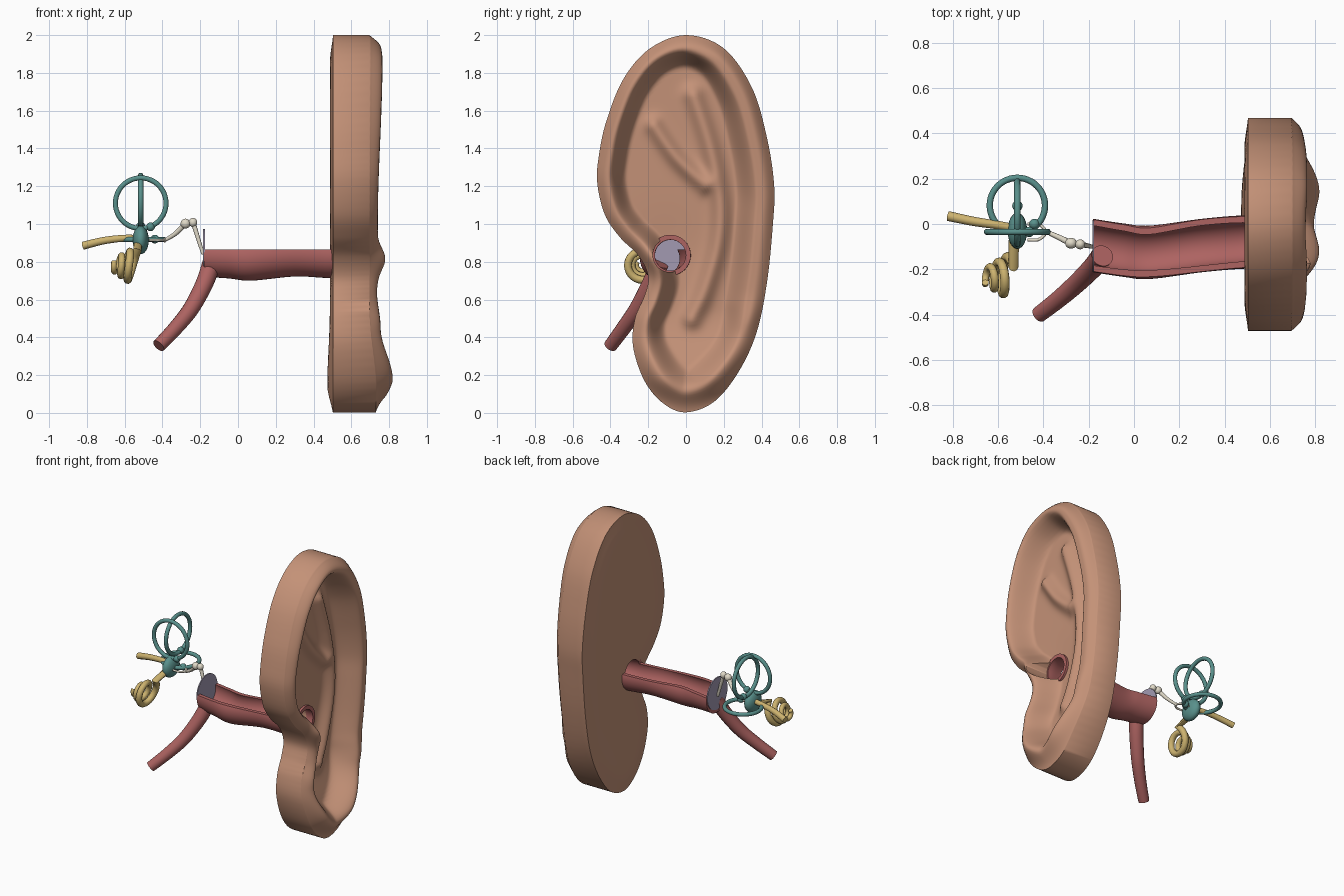
import bpy, bmesh, math
from mathutils import Vector, kdtree

if "Cube" in bpy.data.objects:
    bpy.data.objects.remove(bpy.data.objects["Cube"])


def material(name, rgb):
    m = bpy.data.materials.new(name)
    m.diffuse_color = (*rgb, 1)
    m.use_nodes = True
    m.node_tree.nodes["Principled BSDF"].inputs["Base Color"].default_value = m.diffuse_color
    return m


SKIN = material("skin", (0.55, 0.285, 0.185))
RED = material("canal red", (0.42, 0.125, 0.12))
TEAL = material("labyrinth teal", (0.10, 0.28, 0.26))
YELLOW = material("nerve yellow", (0.61, 0.45, 0.16))
BONE = material("bone cream", (0.75, 0.70, 0.58))
DRUM = material("eardrum lavender", (0.36, 0.32, 0.44))


def activate(ob):
    bpy.ops.object.select_all(action='DESELECT')
    ob.select_set(True)
    bpy.context.view_layer.objects.active = ob


def finish(ob, mat, angle=45):
    ob.data.materials.clear()
    ob.data.materials.append(mat)
    activate(ob)
    bpy.ops.object.shade_smooth_by_angle(angle=math.radians(angle))
    return ob


def from_bmesh(name, bm):
    bmesh.ops.recalc_face_normals(bm, faces=bm.faces)
    me = bpy.data.meshes.new(name)
    bm.to_mesh(me)
    bm.free()
    ob = bpy.data.objects.new(name, me)
    bpy.context.collection.objects.link(ob)
    return ob


def spline(pts, sub=8, closed=False):
    """Catmull-Rom curve through the points."""
    pts = [Vector(p) for p in pts]
    n = len(pts)
    get = (lambda i: pts[i % n]) if closed else (lambda i: pts[min(max(i, 0), n - 1)])
    out = []
    for i in range(n if closed else n - 1):
        a, b, c, d = (get(i + k) for k in (-1, 0, 1, 2))
        for s in range(sub):
            t = s / sub
            out.append(0.5 * (2 * b + (c - a) * t + (2 * a - 5 * b + 4 * c - d) * t * t
                              + (3 * b - a - 3 * c + d) * t ** 3))
    return out if closed else out + [pts[-1]]


def tube(name, pts, r0, r1, mat, closed=False, sides=3):
    cu = bpy.data.curves.new(name, 'CURVE')
    cu.dimensions = '3D'
    cu.bevel_depth, cu.bevel_resolution, cu.use_fill_caps = 1, sides, not closed
    sp = cu.splines.new('POLY')
    sp.points.add(len(pts) - 1)
    sp.use_cyclic_u = closed
    for i, p in enumerate(pts):
        sp.points[i].co = (*p, 1)
        sp.points[i].radius = r0 + (r1 - r0) * i / (len(pts) - 1)
    ob = bpy.data.objects.new(name, cu)
    bpy.context.collection.objects.link(ob)
    activate(ob)
    bpy.ops.object.convert(target='MESH')
    return finish(bpy.context.object, mat)


def ball(name, loc, radii, mat):
    bpy.ops.mesh.primitive_uv_sphere_add(segments=24, ring_count=14, location=loc)
    ob = bpy.context.object
    ob.name = name
    ob.scale = radii
    return finish(ob, mat, 60)


def cut(ob, cutter):
    m = ob.modifiers.new("cut", 'BOOLEAN')
    m.operation, m.object, m.solver = 'DIFFERENCE', cutter, 'EXACT'
    activate(ob)
    bpy.ops.object.modifier_apply(modifier=m.name)
    bpy.data.objects.remove(cutter)


def step(a, b, v):
    t = min(max((v - a) / (b - a), 0), 1)
    return t * t * (3 - 2 * t)


def table(rows, v):
    for (a, fa), (b, fb) in zip(rows, rows[1:]):
        if v <= b:
            return fa + (fb - fa) * step(a, b, v)
    return rows[-1][1]


def nearest(pts):
    kd = kdtree.KDTree(len(pts))
    for i, p in enumerate(pts):
        kd.insert(p, i)
    kd.balance()
    return lambda p: kd.find(p)[2]


# Outer ear: outline in (y, z) with a sculpted front relief
profile = [(0, 2), (.2, 1.93), (.35, 1.72), (.43, 1.45), (.467, 1.2), (.46, 1), (.43, .7),
           (.375, .43), (.28, .22), (.15, .06), (0, .003), (-.12, .05), (-.22, .17),
           (-.28, .35), (-.27, .5), (-.22, .62), (-.2, .72), (-.25, .83), (-.35, .93),
           (-.43, 1.05), (-.47, 1.22), (-.46, 1.37), (-.42, 1.55), (-.33, 1.77), (-.19, 1.93)]
profile = [(0, y, z) for y, z in profile]
outline = spline(profile, 8, True)
edge_dist = nearest(spline(profile, 60, True))
stem_dist = nearest(spline([(0, .04, 1.68), (0, .13, 1.4), (0, .18, 1.13), (0, .17, .9),
                            (0, .1, .65), (0, .03, .5)], 30))
crus_dist = nearest(spline([(0, -.17, 1.52), (0, -.05, 1.35), (0, .10, 1.21)], 30))
RIM = [(0, .75), (.18, .82), (.45, .755), (.65, .735), (1, .74), (1.87, .765), (2, .75)]


def relief(p):
    d, z = edge_dist(p), p.z
    bump = lambda y0, z0, w: math.exp(-((p.y - y0) ** 2 + (z - z0) ** 2) / (2 * w * w))
    low = 1 - step(.1, .55, z)
    right = step(-.15, .25, p.y) * step(.3, .6, z)
    edge = .695 + .035 * low
    top = table(RIM, z) + .05 * bump(-.2, .8, .06)
    rim = edge + (top - edge) * math.sin(min(d / (.065 + .04 * low), 1) * math.pi / 2)
    floor = .595 + .10 * low - .015 * bump(-.08, .85, .15)
    floor += .05 * math.exp(-(stem_dist(p) / .05) ** 2)
    floor += .045 * math.exp(-(crus_dist(p) / .045) ** 2)
    return rim + (floor - rim) * step(.06 + .03 * low + .03 * right, .16 + .09 * low + .05 * right, d)


bm = bmesh.new()
centre, rings = Vector((0, .05, 1.0)), 56
n = len(outline)


def ring_loop(t, height):
    out = []
    for o in outline:
        p = o.lerp(centre, t)
        out.append(bm.verts.new((height(p), p.y, p.z)))
    return out


def back(p):
    return .505 - (.018 + .014 * (1 - step(.15, .55, p.z))) * step(-.03, .14, edge_dist(p))


loops = [ring_loop(t, back) for t in (.7, .5, .35, .25, .18, .12, .08, .04, 0)]
loops += [ring_loop((k / rings) ** 1.25, relief) for k in range(rings)]
for a, b in zip(loops, loops[1:]):
    for i in range(n):
        j = (i + 1) % n
        bm.faces.new((a[i], a[j], b[j], b[i]))
for lp, f in ((loops[0], back), (loops[-1], relief)):
    c = bm.verts.new((f(centre), centre.y, centre.z))
    for i in range(n):
        bm.faces.new((lp[i], lp[(i + 1) % n], c))
ear = from_bmesh("outer_ear", bm)
bpy.ops.mesh.primitive_cylinder_add(vertices=40, radius=.09, depth=.8, location=(.62, -.085, .835),
                                    rotation=(0, math.pi / 2, 0))
cut(ear, bpy.context.object)
finish(ear, SKIN, 60)

# Ear canal: hollow winding pipe with its top cut away up to the outer ear
bm = bmesh.new()
path = spline([(-.18, -.095, .838), (-.05, -.115, .83), (.07, -.125, .818), (.3, -.095, .84),
               (.48, -.08, .832), (.60, -.083, .835)], 8)
sides = 40
shells = []
for r0 in (.118, .092):
    shells.append([])
    for p in path:
        r = r0 - .010 * step(.48, .58, p.x)
        shells[-1].append([bm.verts.new((p.x, p.y + r * math.cos(2 * math.pi * k / sides),
                                         p.z + r * math.sin(2 * math.pi * k / sides)))
                           for k in range(sides)])
outer, inner = shells
strip = outer + inner[::-1]
for a, b in zip(strip, strip[1:] + strip[:1]):
    for k in range(sides):
        m = (k + 1) % sides
        bm.faces.new((a[k], a[m], b[m], b[k]))
canal = from_bmesh("ear_canal", bm)
bpy.ops.mesh.primitive_cube_add(size=1, location=(.09, -.1, 1.065))
box = bpy.context.object
box.scale = (.80, .6, .4)
bpy.context.view_layer.update()
cut(canal, box)
finish(canal, RED)

# Eardrum and throat tube
bpy.ops.mesh.primitive_cylinder_add(vertices=40, radius=.115, depth=.008, location=(-.18, -.098, .858),
                                    rotation=(0, math.pi / 2, 0))
bpy.context.object.name = "eardrum"
finish(bpy.context.object, DRUM)
tube("throat_tube", spline([(-.14, -.14, .79), (-.18, -.19, .68), (-.25, -.26, .55),
                            (-.33, -.33, .45), (-.42, -.4, .355)]), .05, .036, RED, sides=6)

# Three small hearing bones
tube("hammer_handle", [(-.185, -.1, .84), (-.235, -.09, 1.0)], .009, .013, BONE)
ball("hammer_head", (-.238, -.09, 1.008), (.022, .022, .024), BONE)
ball("anvil_body", (-.278, -.085, 1.002), (.026, .024, .026), BONE)
tube("anvil_leg", spline([(-.28, -.085, 1.0), (-.33, -.06, .95), (-.385, -.035, .915)]), .015, .009, BONE)
ball("stirrup_head", (-.388, -.035, .915), (.012, .012, .012), BONE)
tube("stirrup_arch", spline([(-.47, -.07, .915), (-.42, -.068, .915), (-.39, -.035, .915),
                             (-.42, -.002, .915), (-.47, 0, .915)]), .007, .007, BONE)

# Balance organ: vestibule, three ring canals and their swellings
ball("vestibule", (-.515, -.03, .915), (.043, .08, .075), TEAL)


def ring(name, c, r, u, v):
    pts = [Vector(c) + r * (math.cos(a) * Vector(u) + math.sin(a) * Vector(v))
           for a in (2 * math.pi * k / 48 for k in range(48))]
    tube(name, pts, .014, .014, TEAL, True)


X, Y, Z = (1, 0, 0), (0, 1, 0), (0, 0, 1)
ring("ring_canal_front", (-.515, -.035, 1.11), .134, X, Z)
ring("ring_canal_side", (-.515, .05, 1.12), .138, Y, Z)
ring("ring_canal_flat", (-.515, .082, .918), .122, X, Y)
for i, p in enumerate([(-.463, -.035, .985), (-.515, .08, .99), (-.44, .0, .92)]):
    ball("canal_swelling_%d" % i, p, (.023, .023, .023), TEAL)

# Snail coil and hearing nerve
coil = [(-.53, -.06, .89)]
for k in range(91):
    t = k / 90
    a = math.radians(60) - 2 * math.pi * 2.75 * t
    r = .09 * (1 - t) + .03 * t
    z = r * math.sin(a)
    coil.append((-.55 - .11 * t + .22 * z, -.232 + r * math.cos(a), .785 + z))
tube("snail_coil", coil, .023, .015, YELLOW)
tube("hearing_nerve", spline([(-.52, -.02, .925), (-.6, -.005, .925), (-.71, .012, .912),
                              (-.82, .035, .885)]), .017, .022, YELLOW)
